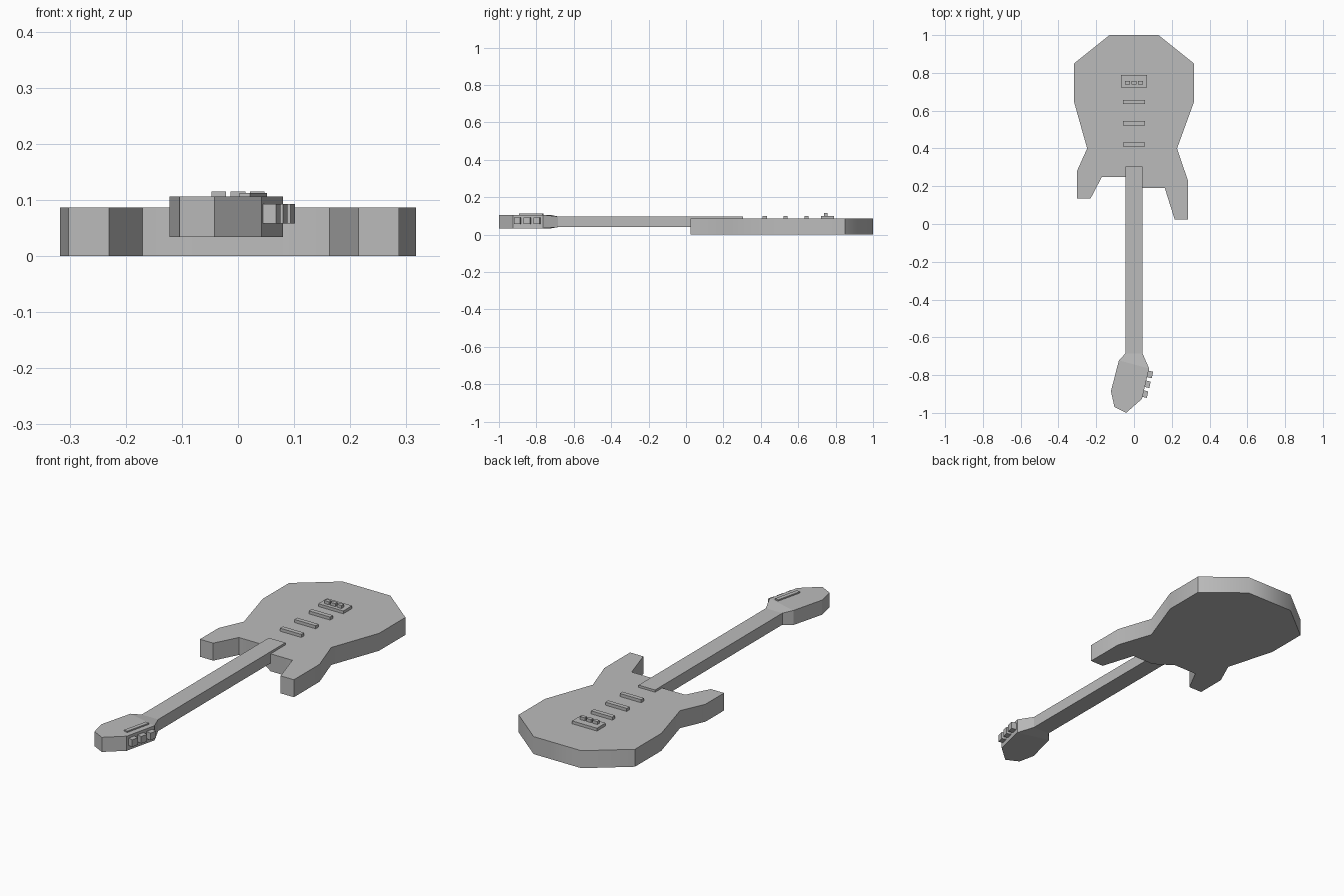
import bpy, bmesh
from math import radians, atan2
from mathutils import Matrix, Vector

cube = bpy.data.objects.get("Cube")
if cube:
    bpy.data.objects.remove(cube, do_unlink=True)

grey = bpy.data.materials.new("plain_grey")
grey.use_nodes = True
grey.diffuse_color = (0.5, 0.5, 0.5, 1)
grey.node_tree.nodes["Principled BSDF"].inputs["Base Color"].default_value = grey.diffuse_color


def finish(name, bm):
    """Turn a bmesh into a named, coloured object."""
    bmesh.ops.recalc_face_normals(bm, faces=bm.faces)
    mesh = bpy.data.meshes.new(name)
    bm.to_mesh(mesh)
    bm.free()
    mesh.materials.append(grey)
    obj = bpy.data.objects.new(name, mesh)
    bpy.context.collection.objects.link(obj)
    return obj


def prism(outline, low, high):
    """Extrude a flat outline from z = low to z = high."""
    bm = bmesh.new()
    base = [bm.verts.new((x, y, low)) for x, y in outline]
    top = [bm.verts.new((x, y, high)) for x, y in outline]
    bm.faces.new(base)
    bm.faces.new(top)
    n = len(outline)
    for i in range(n):
        j = (i + 1) % n
        bm.faces.new((base[i], base[j], top[j], top[i]))
    return bm, base, top


def block(name, centre, size, turn=0.0):
    """Box with a turn about the vertical axis."""
    bm = bmesh.new()
    matrix = (Matrix.Translation(centre) @ Matrix.Rotation(turn, 4, "Z")
              @ Matrix.Diagonal((*size, 1)))
    bmesh.ops.create_cube(bm, size=1, matrix=matrix)
    return finish(name, bm)


# Body with two uneven horns
BODY_TOP = 0.086
body_outline = [
    (-0.13, 1), (0.13, 1), (0.317, 0.85), (0.317, 0.645), (0.228, 0.40),
    (0.287, 0.225), (0.287, 0.025), (0.215, 0.025), (0.163, 0.19),
    (0.045, 0.19), (-0.045, 0.25), (-0.17, 0.25), (-0.23, 0.135),
    (-0.302, 0.135), (-0.302, 0.28), (-0.248, 0.40), (-0.317, 0.645),
    (-0.317, 0.85),
]
body = finish("body", prism(body_outline, 0, BODY_TOP)[0])
bpy.ops.object.select_all(action="DESELECT")
body.select_set(True)
bpy.context.view_layer.objects.active = body
bpy.ops.object.shade_smooth_by_angle(angle=radians(40))

# Neck
NECK_LOW, NECK_TOP, NECK_END = 0.04, 0.097, -0.685
block("neck", (0, (0.305 + NECK_END) / 2, (NECK_LOW + NECK_TOP) / 2),
      (0.09, 0.305 - NECK_END, NECK_TOP - NECK_LOW))

# Headstock, tapering down to the neck along a crease
HEAD_LOW, HEAD_TOP = 0.034, 0.106
head_outline = [
    (-0.045, NECK_END), (0.045, NECK_END), (0.08, -0.765), (0.042, -0.926),
    (-0.042, -1), (-0.104, -0.968), (-0.122, -0.885), (-0.08, -0.722),
]
bm, base, top = prism(head_outline, HEAD_LOW, HEAD_TOP)
for ring, z in ((base, NECK_LOW), (top, NECK_TOP)):
    bmesh.ops.connect_verts(bm, verts=[ring[2], ring[-1]])
    for v in ring[:2]:
        v.co.z = z
finish("headstock", bm)

# Tuning pegs and string bar follow the slanted edge of the headstock
edge = Vector(head_outline[2]) - Vector(head_outline[3])
slant = atan2(edge.y, edge.x) - radians(90)
for i in range(3):
    block(f"tuning_peg_{i + 1}", (0.083 - 0.013 * i, -0.796 - 0.052 * i, 0.075),
          (0.03, 0.035, 0.035), slant)
block("string_bar", (0.027, -0.828, 0.108), (0.02, 0.13, 0.009), slant)

# Pickups
for i, y in enumerate((0.421, 0.533, 0.645)):
    block(f"pickup_{i + 1}", (0, y, 0.093), (0.116, 0.022, 0.016))

# Bridge plate and its saddles
block("bridge", (0, 0.756, 0.092), (0.136, 0.068, 0.016))
for i in (-1, 0, 1):
    block(f"saddle_{i + 2}", (0.034 * i, 0.748, 0.106), (0.026, 0.018, 0.017))
